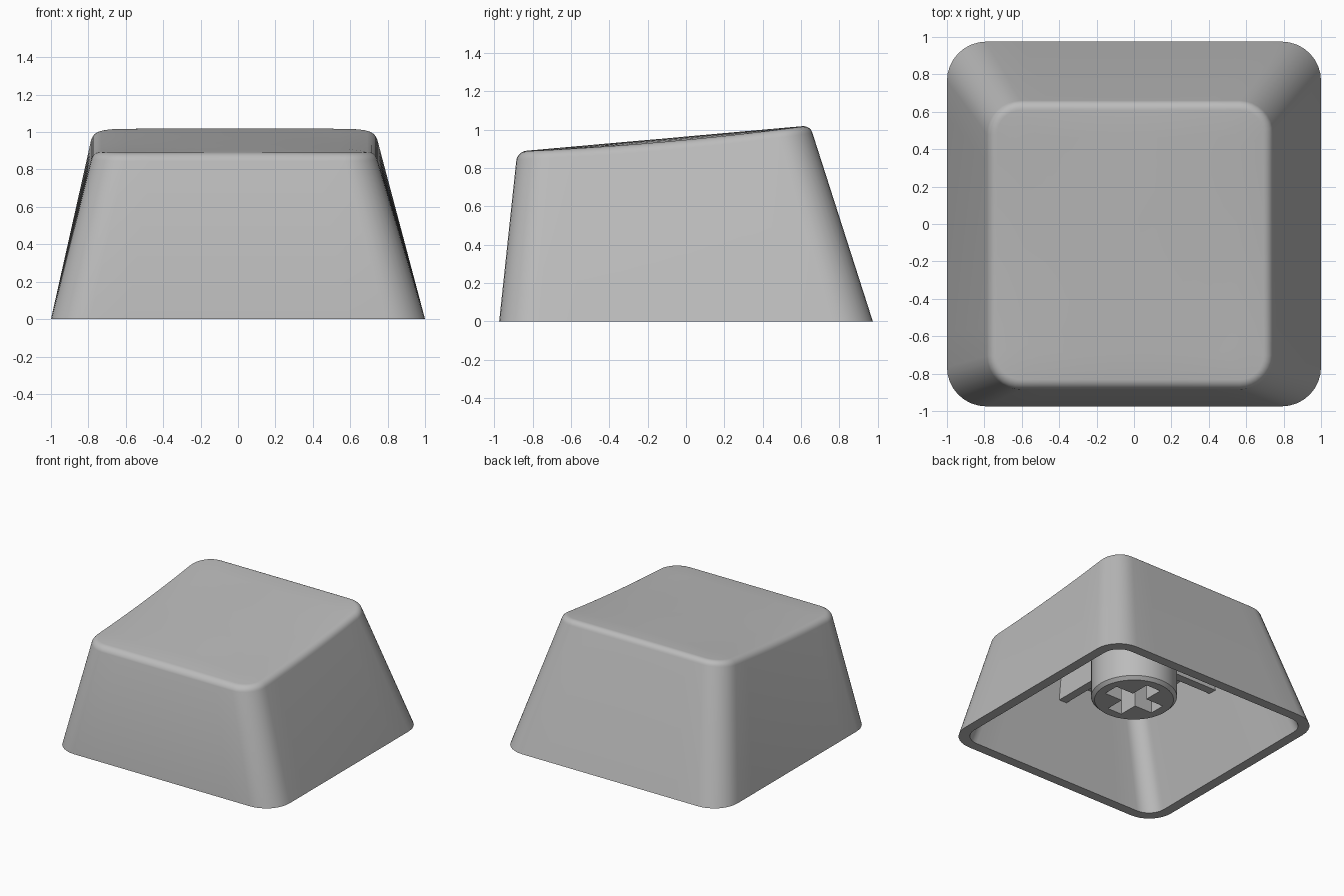
import bpy, bmesh, math
from math import sin, cos, pi, radians

if "Cube" in bpy.data.objects:
    bpy.data.objects.remove(bpy.data.objects["Cube"])

grey = bpy.data.materials.new("mid_grey")
COLOUR = (0.5, 0.5, 0.5, 1)
grey.diffuse_color = COLOUR
grey.use_nodes = True
grey.node_tree.nodes["Principled BSDF"].inputs["Base Color"].default_value = COLOUR


def make_object(name, bm):
    bmesh.ops.recalc_face_normals(bm, faces=bm.faces)
    mesh = bpy.data.meshes.new(name)
    bm.to_mesh(mesh)
    bm.free()
    mesh.materials.append(grey)
    obj = bpy.data.objects.new(name, mesh)
    bpy.context.collection.objects.link(obj)
    return obj


def smooth(obj):
    bpy.ops.object.select_all(action='DESELECT')
    obj.select_set(True)
    bpy.context.view_layer.objects.active = obj
    bpy.ops.object.shade_smooth_by_angle(angle=radians(32))


def rounded_rect(x0, x1, y0, y1, r, arc=8, straight=8):
    """Outline points, counter-clockwise, with divided straight edges."""
    corners = [(x1 - r, y1 - r), (x0 + r, y1 - r), (x0 + r, y0 + r), (x1 - r, y0 + r)]
    arcs = [[(cx + r * cos(a), cy + r * sin(a))
             for a in [(q + i / arc) * pi / 2 for i in range(arc + 1)]]
            for q, (cx, cy) in enumerate(corners)]
    points = []
    for q in range(4):
        points += arcs[q]
        (ax, ay), (bx, by) = arcs[q][-1], arcs[(q + 1) % 4][0]
        points += [(ax + (bx - ax) * i / straight, ay + (by - ay) * i / straight)
                   for i in range(1, straight)]
    return points


def loft(bm, rings):
    """Skin a list of point rings and close both ends with fans."""
    loops = [[bm.verts.new(p) for p in ring] for ring in rings]
    n = len(loops[0])
    for a, b in zip(loops, loops[1:]):
        for i in range(n):
            j = (i + 1) % n
            bm.faces.new((a[i], a[j], b[j], b[i]))
    for loop in (loops[0], loops[-1]):
        centre = bm.verts.new(sum((v.co for v in loop[1:]), loop[0].co.copy()) / n)
        for i in range(n):
            bm.faces.new((loop[i], loop[(i + 1) % n], centre))


def top_z(x, y):
    """Tilted top surface whose side edges dip slightly."""
    u, v = (x + 0.02) / 0.76, (y + 0.11) / 0.77
    return 0.965 + 0.089 * y - 0.02 * u * u * max(0, 1 - v * v)


# Cap shell: ceiling, inner wall, rim, outer wall, rounded top edge, top
TOP = (-0.785, 0.745, -0.885, 0.66)
WALL, FILLET, ROOF = 0.08, 0.055, 0.1


def inset(rect, d):
    return (rect[0] + d, rect[1] - d, rect[2] + d, rect[3] - d)


def surface_ring(points, drop):
    return [(x, y, top_z(x, y) - drop) for x, y in points]


def flat_ring(points, z):
    return [(x, y, z) for x, y in points]


base = (-1, 1, -0.975, 0.975)
rings = [surface_ring(rounded_rect(*inset(TOP, WALL), 0.12), ROOF),
         flat_ring(rounded_rect(*inset(base, WALL), 0.14), 0),
         flat_ring(rounded_rect(*base, 0.21), 0)]
START = radians(15)
for k in range(7):
    a = START + (pi / 2 - START) * k / 6
    d = FILLET * (cos(START) - cos(a))
    rings.append(surface_ring(rounded_rect(*inset(TOP, d), 0.18 - d), FILLET * (1 - sin(a))))
edge = rings[-1]
cx, cy = -0.02, -0.1125
for s in (0.8, 0.6, 0.4, 0.2):
    rings.append(surface_ring([(cx + (x - cx) * s, cy + (y - cy) * s) for x, y, z in edge], 0))
bm = bmesh.new()
loft(bm, rings)
smooth(make_object("cap_shell", bm))


def box(name, x0, x1, y0, y1, z0, z1):
    bm = bmesh.new()
    bmesh.ops.create_cube(bm, size=1)
    for v in bm.verts:
        v.co = (x1 if v.co.x > 0 else x0, y1 if v.co.y > 0 else y0, z1 if v.co.z > 0 else z0)
    return make_object(name, bm)


# Stem post with a chamfered lower edge
bm = bmesh.new()
loft(bm, [[(r * cos(2 * pi * i / 48), r * sin(2 * pi * i / 48), z) for i in range(48)]
          for r, z in ((0.295, 0.27), (0.32, 0.295), (0.32, 0.9))])
stem = make_object("stem", bm)

# Cross-shaped socket cut into the stem
LONG, THIN = 0.225, 0.065
for name, hx, hy in (("socket_cutter_x", LONG, THIN), ("socket_cutter_y", THIN, LONG)):
    cutter = box(name, -hx, hx, -hy, hy, 0.1, 0.7)
    mod = stem.modifiers.new(name, 'BOOLEAN')
    mod.operation, mod.solver, mod.object = 'DIFFERENCE', 'EXACT', cutter
    bpy.context.view_layer.objects.active = stem
    bpy.ops.object.modifier_apply(modifier=name)
    bpy.data.objects.remove(cutter)
smooth(stem)

# Ribs joining the stem to the inner walls
W, LOW = 0.035, 0.62
box("left_rib", 0.3, 0.73, -W, W, LOW, 0.88)
box("right_rib", -0.77, -0.3, -W, W, LOW, 0.88)
box("front_rib", -W, W, -0.84, -0.3, LOW, 0.82)
box("back_rib", -W, W, 0.3, 0.65, LOW, 0.9)
